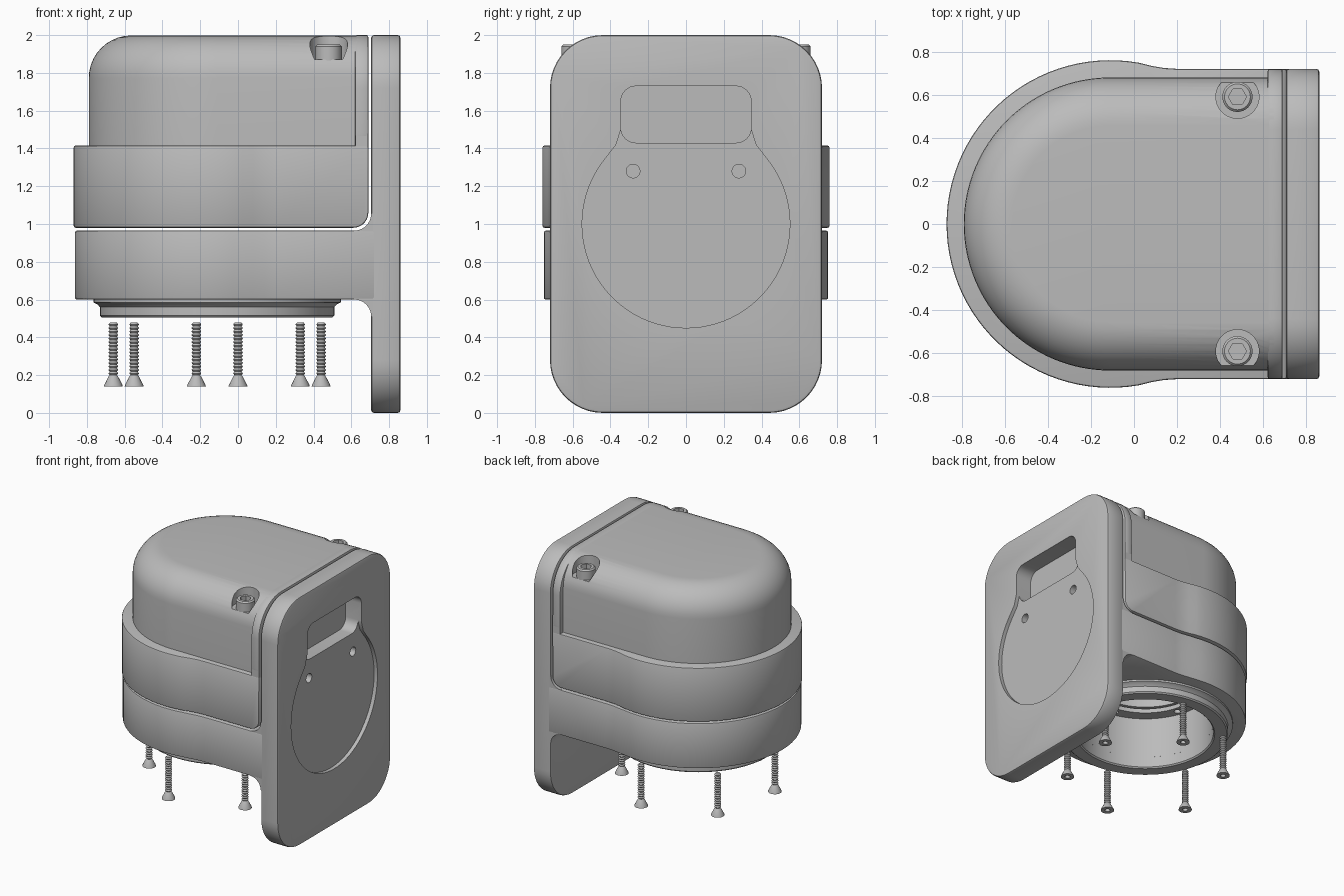
import bpy, bmesh
from math import sin, cos, radians, pi

if "Cube" in bpy.data.objects:
    bpy.data.objects.remove(bpy.data.objects["Cube"])

grey = bpy.data.materials.new("light_grey")
grey.use_nodes = True
grey.diffuse_color = (0.5, 0.5, 0.5, 1)
grey.node_tree.nodes["Principled BSDF"].inputs["Base Color"].default_value = (0.5, 0.5, 0.5, 1)

CX = -0.11          # axis of the round body


def finish(name, bm):
    bmesh.ops.recalc_face_normals(bm, faces=bm.faces)
    mesh = bpy.data.meshes.new(name)
    bm.to_mesh(mesh)
    bm.free()
    mesh.materials.append(grey)
    obj = bpy.data.objects.new(name, mesh)
    bpy.context.collection.objects.link(obj)
    return obj


def activate(obj):
    bpy.ops.object.select_all(action='DESELECT')
    obj.select_set(True)
    bpy.context.view_layer.objects.active = obj


def arc(cu, cv, r, a0, a1, n):
    return [(cu + r * cos(radians(a0 + (a1 - a0) * i / n)),
             cv + r * sin(radians(a0 + (a1 - a0) * i / n))) for i in range(n + 1)]


def rounded(u0, u1, v0, v1, r, n=12):
    return (arc(u1 - r, v1 - r, r, 0, 90, n) + arc(u0 + r, v1 - r, r, 90, 180, n)
            + arc(u0 + r, v0 + r, r, 180, 270, n) + arc(u1 - r, v0 + r, r, 270, 360, n))


def prism(name, pts, axis, lo, hi, round_edges=None, radius=0, segs=8):
    """Extrude an outline along an axis, optionally rounding the chosen edges."""
    place = {'x': lambda u, v, w: (w, u, v), 'y': lambda u, v, w: (u, w, v),
             'z': lambda u, v, w: (u, v, w)}[axis]
    bm = bmesh.new()
    rings = [[bm.verts.new(place(u, v, w)) for u, v in pts] for w in (lo, hi)]
    n = len(pts)
    bm.faces.new(rings[0])
    bm.faces.new(rings[1])
    for i in range(n):
        j = (i + 1) % n
        bm.faces.new((rings[0][i], rings[0][j], rings[1][j], rings[1][i]))
    bmesh.ops.recalc_face_normals(bm, faces=bm.faces)
    if round_edges:
        edges = [e for e in bm.edges if round_edges(e.verts[0].co, e.verts[1].co)]
        bmesh.ops.bevel(bm, geom=edges, offset=radius, segments=segs, profile=0.5,
                        affect='EDGES', clamp_overlap=False)
    return finish(name, bm)


def lathe(name, profile, x, y, n=24, closed=False):
    bm = bmesh.new()
    rings = [[bm.verts.new((x + r * cos(2 * pi * k / n), y + r * sin(2 * pi * k / n), z))
              for k in range(n)] for r, z in profile]
    pairs = list(zip(rings, rings[1:]))
    if closed:
        pairs.append((rings[-1], rings[0]))
    else:
        bm.faces.new(rings[0])
        bm.faces.new(rings[-1])
    for a, b in pairs:
        for k in range(n):
            m = (k + 1) % n
            bm.faces.new((a[k], a[m], b[m], b[k]))
    return finish(name, bm)


def tube(x, y, r, lo, hi, n=64):
    return prism("cutter", arc(x, y, r, 0, 360 - 360 / n, n - 1), 'z', lo, hi)


def soften(obj, width=0.01):
    activate(obj)
    mod = obj.modifiers.new("soft_edges", 'BEVEL')
    mod.width, mod.segments, mod.limit_method = width, 2, 'ANGLE'
    mod.angle_limit = radians(35)
    bpy.ops.object.modifier_apply(modifier=mod.name)


def cut(obj, cutters, keep=False):
    activate(obj)
    for c in cutters:
        mod = obj.modifiers.new("cut", 'BOOLEAN')
        mod.operation, mod.solver, mod.object = 'DIFFERENCE', 'EXACT', c
        bpy.ops.object.modifier_apply(modifier=mod.name)
        if not keep:
            bpy.data.objects.remove(c)


def body_outline(r, end):
    # round nose blending into straight sides that run to the plate
    left = [(end, 0.72), (0.2, 0.72), (0.14, 0.724), (0.08, 0.734)]
    right = [(x, -y) for x, y in reversed(left)]
    return left + arc(CX, 0, r, 80, 280, 56) + right


# Mounting plate with shallow round recess, cable slot and two holes
plate = prism("mounting_plate", rounded(-0.72, 0.72, 0, 2, 0.28), 'x', 0.705, 0.86)
soften(plate, 0.014)
recess = arc(0, 1, 0.55, 142, 398, 60) + [(0.37, 1.42), (0.345, 1.5), (0.345, 1.6),
                                          (-0.345, 1.6), (-0.345, 1.5), (-0.37, 1.42)]
cut(plate, [prism("cutter", recess, 'x', 0.83, 0.9),
            prism("cutter", rounded(-0.345, 0.345, 1.43, 1.73, 0.08, 8), 'x', 0.72, 0.91)]
    + [prism("cutter", arc(y, 1.28, 0.036, 0, 345, 23), 'x', 0.74, 0.92) for y in (-0.28, 0.28)])

# Lower shell, bored from below with a ledge of screw holes
lower = prism("lower_shell", body_outline(0.753, 0.73), 'z', 0.6, 0.965)
soften(lower)
holes = [(CX + 0.465 * cos(radians(a)), 0.465 * sin(radians(a))) for a in range(19, 360, 60)]
cut(lower, [tube(CX, 0, 0.51, 0.4, 0.93), tube(CX, 0, 0.42, 0.9, 1.05)]
    + [tube(x, y, 0.025, 0.9, 1.05, 16) for x, y in holes])

# Curved fillets joining the lower shell to the plate
for name, z, s in (("upper_fillet", 0.965, 1), ("lower_fillet", 0.6, -1)):
    curve = [(u, z + s * v) for u, v in arc(0.615, 0.09, 0.09, 270, 360, 10)]
    prism(name, [(0.615, z - s * 0.015)] + curve + [(0.72, z + s * 0.09), (0.72, z - s * 0.015)],
          'y', -0.718, 0.718)

# Bottom collar
lathe("bottom_collar", [(0.51, 0.6), (0.51, 0.515), (0.52, 0.505), (0.61, 0.505), (0.62, 0.515),
                        (0.62, 0.56), (0.635, 0.575), (0.655, 0.585), (0.655, 0.6)],
      CX, 0, 72, closed=True)

# Upper shell with a rounded rear lower edge
upper = prism("upper_shell", body_outline(0.76, 0.69), 'z', 0.98, 1.415,
              lambda a, b: min(a.x, b.x) > 0.68 and max(a.z, b.z) < 1, 0.08)
soften(upper)

# Cover flange standing against the plate
flange = prism("cover_flange", rounded(-0.719, 0.719, 1.2, 2, 0.28), 'x', 0.62, 0.69)
soften(flange)
cut(flange, [prism("cutter", [(-1, 1), (1, 1), (1, 1.405), (-1, 1.405)], 'x', 0.5, 0.8)])
prism("flange_foot", [(-0.718, 1.3), (0.718, 1.3), (0.718, 1.55), (-0.718, 1.55)], 'x', 0.622, 0.688)

# Domed cover with two screw pockets
dome_outline = [(0.65, 0.68)] + arc(CX, 0, 0.68, 90, 270, 64) + [(0.65, -0.68)]
dome = prism("domed_cover", dome_outline, 'z', 1.4, 1.998,
             lambda a, b: min(a.z, b.z) > 1.9 and min(a.x, b.x) < 0.6, 0.225, 10)
cut(dome, [tube(0.48, y, 0.1, 1.87, 2.1, 40) for y in (-0.59, 0.59)])

# Hollow interior
cavity = tube(CX, 0, 0.42, 0.9, 1.75)
for part in (upper, dome):
    cut(part, [cavity], keep=True)
bpy.data.objects.remove(cavity)

# Socket cap screws in the cover
for side, y in (("right", -0.59), ("left", 0.59)):
    cap = lathe("cap_screw_" + side, [(0.07, 1.86), (0.07, 1.94), (0.06, 1.95)], 0.48, y, 32)
    cut(cap, [prism("cutter", arc(0.48, y, 0.042, 0, 300, 5), 'z', 1.91, 2)])

# Countersunk screws below the collar
thread = []
for i in range(15):
    thread += [(0.019, 0.2 + i * 0.0185), (0.026, 0.209 + i * 0.0185)]
screw = [(0.004, 0.165), (0.02, 0.165), (0.02, 0.14), (0.05, 0.14), (0.048, 0.148),
         (0.024, 0.195)] + thread + [(0.018, 0.478)]
for i in range(6):
    a = radians(19.1 + 60 * i)
    lathe(f"countersunk_screw_{i + 1}", screw, CX + 0.582 * cos(a), 0.582 * sin(a), 16)

# Smooth shading with sharp edges kept
for obj in bpy.context.collection.objects:
    if obj.type == 'MESH' and grey.name in obj.data.materials:
        activate(obj)
        bpy.ops.object.shade_smooth_by_angle(angle=radians(30))
